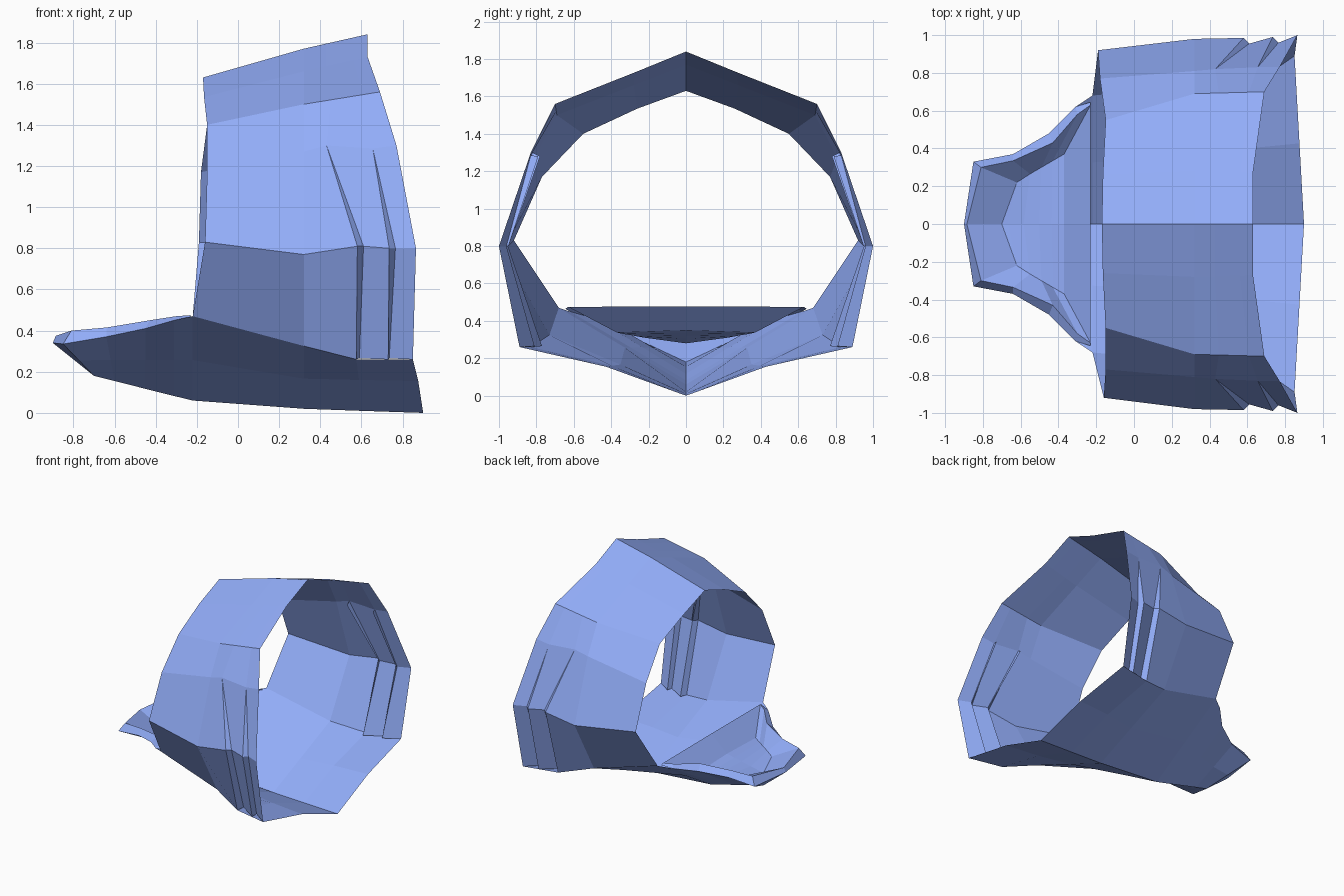
import bpy, bmesh
from mathutils import Vector as V

if "Cube" in bpy.data.objects:
    bpy.data.objects.remove(bpy.data.objects["Cube"])

blue = bpy.data.materials.new("blue")
blue.diffuse_color = (0.29, 0.42, 0.95, 1)
blue.use_nodes = True
blue.node_tree.nodes["Principled BSDF"].inputs["Base Color"].default_value = blue.diffuse_color


def lerp(a, b, t):
    return V(a).lerp(V(b), t)


def build(name, grids, outward, tweak=None):
    """Skin grids of points, mirror them across y, and orient the faces."""
    bm = bmesh.new()
    for s in (1, -1):
        for rows in grids:
            pts = [[bm.verts.new((p[0] + (tweak(i, j) if tweak and s > 0 else 0), s * p[1], p[2]))
                    for j, p in enumerate(r)] for i, r in enumerate(rows)]
            for r, q in zip(pts, pts[1:]):
                for j in range(len(r) - 1):
                    bm.faces.new((r[j], r[j + 1], q[j + 1], q[j]))
    bmesh.ops.remove_doubles(bm, verts=bm.verts, dist=0.0005)
    bmesh.ops.dissolve_degenerate(bm, dist=0.0005, edges=bm.edges)
    bmesh.ops.recalc_face_normals(bm, faces=bm.faces)
    if sum(f.normal.dot(outward(f.calc_center_median())) * f.calc_area() for f in bm.faces) < 0:
        bmesh.ops.reverse_faces(bm, faces=bm.faces)
    me = bpy.data.meshes.new(name)
    bm.to_mesh(me)
    bm.free()
    me.materials.append(blue)
    ob = bpy.data.objects.new(name, me)
    bpy.context.collection.objects.link(ob)
    return ob


def away(c):
    return V((0, c.y, c.z - .8))


# Hood: rows from crown to lower edge, columns from front to rear
def plain_row(f, m, r):
    a, c = lerp(m, r, .35), lerp(m, r, .78)
    return [V(f), V(m), a, a, c, c, V(r)]


side = [(-.16, .92, .83), (.32, .98, .77), (.58, .985, .81), (.61, .955, .81),
        (.735, .99, .80), (.765, .96, .80), (.865, 1, .80)]
lower = [(-.22, .68, .47), (.32, .73, .325), (.575, .83, .26), (.59, .77, .265),
         (.73, .86, .26), (.735, .81, .265), (.85, .89, .26)]
slit1, slit2 = (.43, .82, 1.30), (.655, .83, 1.285)
hood = [plain_row((-.17, 0, 1.63), (.32, 0, 1.77), (.63, 0, 1.84)),
        plain_row((-.165, .26, 1.535), (.32, .28, 1.66), (.63, .27, 1.73)),
        plain_row((-.15, .55, 1.40), (.32, .69, 1.50), (.69, .70, 1.56)),
        [(-.15, .77, 1.17), (.32, .81, 1.27), slit1, slit1, slit2, slit2, (.77, .83, 1.30)],
        side, lower]
build("hood_shell", [hood], away, lambda i, j: -.03 if j == 0 and i in (3, 4) else 0)

# Thin louvre fins behind the slits
fins = [[[slit1, (.44, .78, 1.28)], [(.61, .955, .81), (.61, .945, .81)]],
        [[slit2, (.665, .79, 1.28)], [(.765, .96, .80), (.765, .95, .80)]]]
build("slit_fins", fins, lambda c: V((1, 0, 0)))

# Underside: keel line up to the hood's lower edge and the jaw's outer rim
rim = [(-.31, .62, .45), (-.45, .48, .41), (-.64, .37, .37), (-.85, .33, .335), (-.90, 0, .34)]
edge = [lower[6], lower[2], lower[1], lower[0]] + rim
keel = [(.90, 0, 0), (.60, 0, .01), (.32, 0, .02), (-.22, 0, .06), (-.31, 0, .082),
        (-.45, 0, .117), (-.60, 0, .155), (-.70, 0, .18), (-.90, 0, .34)]
middle = [lerp(k, e, .48) for k, e in zip(keel, edge)]
for p in middle[:2]:
    p.z += .03
build("underside", [[keel, middle, edge]], lambda c: V((0, 0, -1)))

# Jaw tray: outer rim, raised inner rim, sloping sides, floor and slanted rear wall
outer = rim[::-1] + [(-.23, .645, .465)]
inner = [(-.885, 0, .375), (-.81, .30, .40), (-.64, .335, .415), (-.43, .43, .45),
         (-.30, .58, .47), (-.23, .63, .475)]
foot = [(-.70, 0, .28), (-.62, .22, .31), (-.55, .265, .318), (-.49, .30, .325),
        (-.43, .335, .33), (-.37, .37, .338)]
floor = [lerp((-.70, 0, .28), (-.37, 0, .35), t) for t in (0, .1, .35, .6, .8, 1)]
wall = [[floor[-1], foot[-1]], [(-.23, 0, .477), inner[-1]]]
build("jaw_tray", [[outer, inner, foot, floor], wall], lambda c: V((0, 0, 1)))
